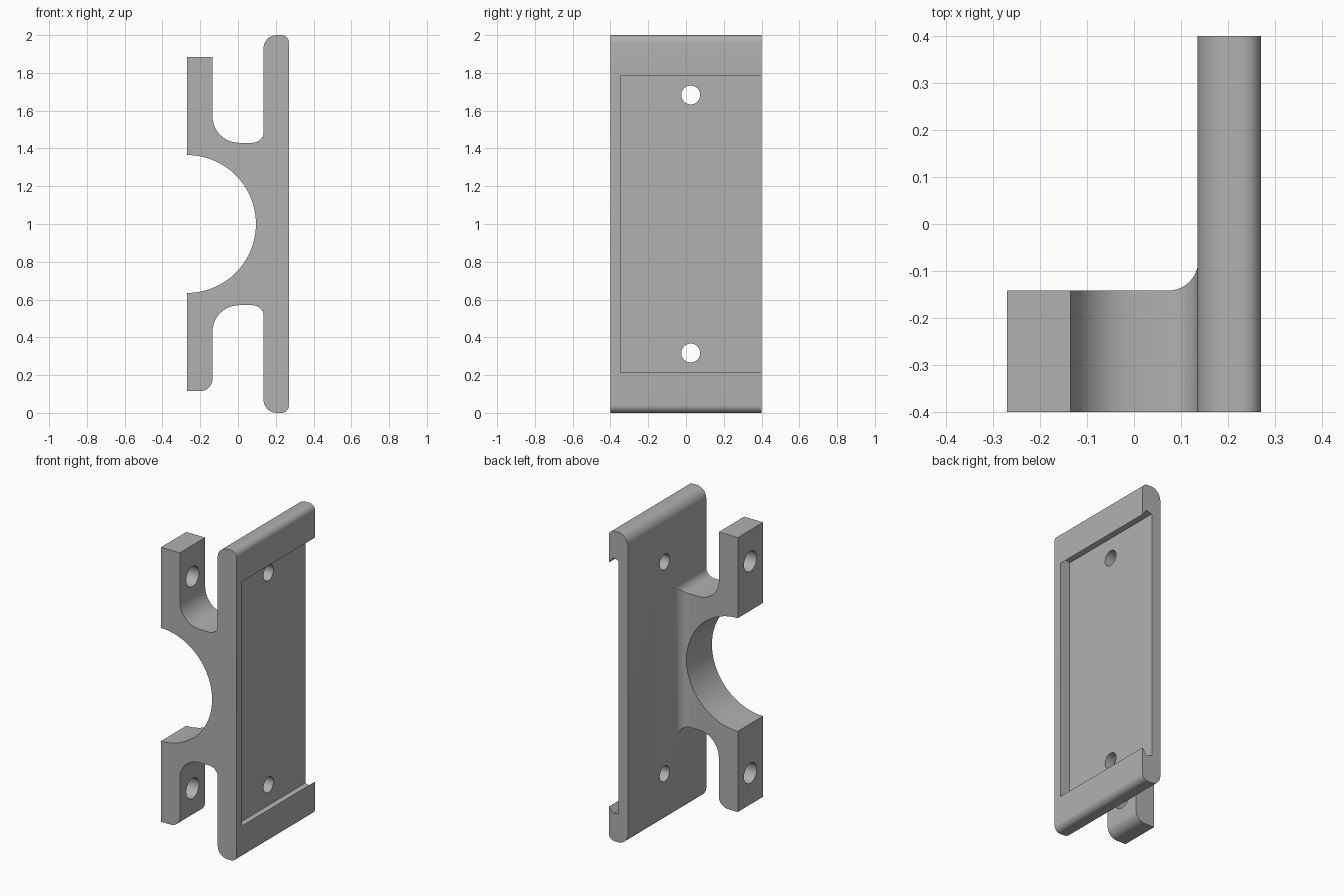
import bpy, bmesh, math
from mathutils import Vector

cube = bpy.data.objects.get("Cube")
if cube:
    bpy.data.objects.remove(cube, do_unlink=True)

grey = bpy.data.materials.new("plain grey")
grey.use_nodes = True
COLOUR = (0.44, 0.44, 0.44, 1)
grey.diffuse_color = COLOUR
grey.node_tree.nodes["Principled BSDF"].inputs["Base Color"].default_value = COLOUR


def rounded(corners, steps=10):
    """Outline from (u, v, radius) corners; a zero radius stays sharp."""
    out = []
    for i, (u, v, r) in enumerate(corners):
        p = Vector((u, v))
        if r == 0:
            out.append(p)
            continue
        a = (Vector(corners[i - 1][:2]) - p).normalized()
        b = (Vector(corners[(i + 1) % len(corners)][:2]) - p).normalized()
        half = a.angle(b) / 2
        centre = p + (a + b).normalized() * r / math.sin(half)
        start = p + a * r / math.tan(half) - centre
        end = p + b * r / math.tan(half) - centre
        sweep = start.angle(end)
        for k in range(steps + 1):
            t = k / steps
            out.append(centre + (start * math.sin((1 - t) * sweep)
                                 + end * math.sin(t * sweep)) / math.sin(sweep))
    return out


def prism(name, outline, axis, low, high):
    """Extrude an outline along y (outline in x, z) or z (outline in x, y)."""
    bm = bmesh.new()
    place = (lambda p: (p.x, low, p.y)) if axis == "y" else (lambda p: (p.x, p.y, low))
    face = bm.faces.new([bm.verts.new(place(p)) for p in outline])
    move = Vector((0, high - low, 0)) if axis == "y" else Vector((0, 0, high - low))
    top = bmesh.ops.extrude_face_region(bm, geom=[face])["geom"]
    bmesh.ops.translate(bm, vec=move,
                        verts=[g for g in top if isinstance(g, bmesh.types.BMVert)])
    bmesh.ops.recalc_face_normals(bm, faces=bm.faces)
    mesh = bpy.data.meshes.new(name)
    bm.to_mesh(mesh)
    bm.free()
    mesh.materials.append(grey)
    obj = bpy.data.objects.new(name, mesh)
    bpy.context.collection.objects.link(obj)
    return obj


def combine(obj, other, operation):
    """Apply a boolean and discard the helper."""
    mod = obj.modifiers.new(operation, "BOOLEAN")
    mod.operation, mod.object, mod.solver = operation, other, "EXACT"
    bpy.context.view_layer.objects.active = obj
    bpy.ops.object.modifier_apply(modifier=mod.name)
    bpy.data.objects.remove(other, do_unlink=True)


def drill(obj, x, y, z, radius):
    bpy.ops.mesh.primitive_cylinder_add(vertices=40, radius=radius, depth=0.2,
                                        location=(x, y, z), rotation=(0, math.pi / 2, 0))
    tool = bpy.context.object
    tool.data.materials.append(grey)
    combine(obj, tool, "DIFFERENCE")


BACK, FRONT, MID = 0.4, -0.4, 1.0
INNER, OUTER = 0.135, 0.27

# Mounting plate with rounded ends
bracket = prism("clamp_bracket", rounded([
    (INNER, 0, 0.07), (OUTER, 0, 0.04), (OUTER, 2, 0.04), (INNER, 2, 0.07)]),
    "y", FRONT, BACK)


# Clamp: half bore, two arms and the filleted necks
def clamp_half(side, tip_radius):
    bore = [(-OUTER + 0.365 * math.cos(t), 0.365 * math.sin(t), 0)
            for t in (math.pi / 2 * k / 28 for k in range(29))]
    arm = [(-OUTER, 0.885, 0), (-INNER, 0.885, tip_radius), (-INNER, 0.43, 0.14),
           (INNER + 0.002, 0.43, 0.06), (INNER + 0.002, 0.55, 0), (0.17, 0.55, 0)]
    return [(x, MID + side * h, r) for x, h, r in bore + arm]


profile = clamp_half(1, 0) + clamp_half(-1, 0.065)[:0:-1]
clamp = prism("clamp", rounded(profile), "y", FRONT, 0)

# Plan shape limits the clamp depth and adds the rear fillet
plan = prism("clamp_plan", rounded([
    (-0.5, -0.5, 0), (0.25, -0.5, 0), (0.25, 0.1, 0), (INNER + 0.002, 0.1, 0),
    (INNER + 0.002, -0.142, 0.065), (-0.5, -0.142, 0)]), "z", -0.1, 2.1)
combine(clamp, plan, "INTERSECT")
combine(bracket, clamp, "UNION")

# Slide-in pocket with undercut ends, open at the back
half_slot = [(0.2, 0.815), (0.24, 0.825), (OUTER, 0.787), (0.35, 0.787)]
slot = ([(x, MID + h, 0) for x, h in half_slot]
        + [(x, MID - h, 0) for x, h in reversed(half_slot)])
combine(bracket, prism("pocket", rounded(slot), "y", -0.347, 0.5), "DIFFERENCE")

# Screw holes in the plate and the arms
for side in (-1, 1):
    drill(bracket, 0.2, 0.025, MID + side * 0.683, 0.05)
    drill(bracket, -0.2, -0.27, MID + side * 0.683, 0.065)

# Smooth curves, sharp edges
bpy.ops.object.select_all(action="DESELECT")
bracket.select_set(True)
bpy.context.view_layer.objects.active = bracket
bpy.ops.object.shade_smooth_by_angle(angle=math.radians(30))
